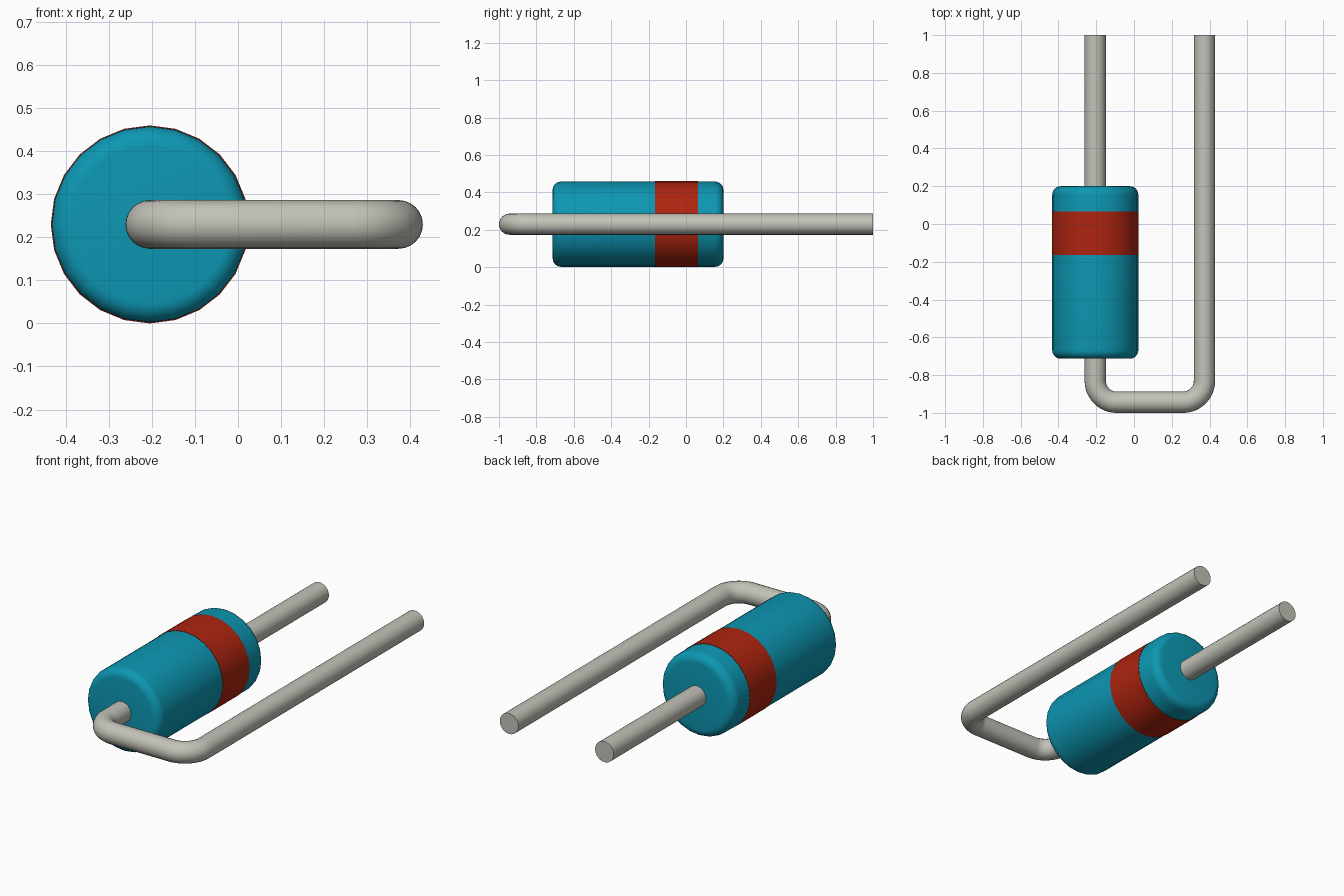
import bpy, bmesh
from math import sin, cos, pi, radians

cube = bpy.data.objects.get("Cube")
if cube:
    bpy.data.objects.remove(cube, do_unlink=True)

AXIS_X, AXIS_Z = -0.205, 0.23      # centre line of the body
WIRE_R, BEND_R = 0.0565, 0.113     # wire thickness and bend radius
FAR_X, FRONT_Y = 0.373, -0.9435    # return leg and front cross piece


def material(name, rgb):
    m = bpy.data.materials.new(name)
    m.use_nodes = True
    m.diffuse_color = (*rgb, 1)
    m.node_tree.nodes["Principled BSDF"].inputs["Base Color"].default_value = (*rgb, 1)
    return m


def smooth(obj):
    bpy.ops.object.select_all(action='DESELECT')
    obj.select_set(True)
    bpy.context.view_layer.objects.active = obj
    bpy.ops.object.shade_smooth_by_angle(angle=radians(40))


def lathe(name, profile, mat, sides=24):
    """Turn (radius, y) points around the body axis; cap both ends."""
    bm = bmesh.new()
    rings = [[bm.verts.new((AXIS_X + r * cos(2 * pi * i / sides), y,
                            AXIS_Z + r * sin(2 * pi * i / sides)))
              for i in range(sides)] for r, y in profile]
    for a, b in zip(rings, rings[1:]):
        for i in range(sides):
            j = (i + 1) % sides
            bm.faces.new((a[i], a[j], b[j], b[i]))
    bm.faces.new(rings[0])
    bm.faces.new(rings[-1])
    bmesh.ops.recalc_face_normals(bm, faces=bm.faces)
    mesh = bpy.data.meshes.new(name)
    bm.to_mesh(mesh)
    bm.free()
    mesh.materials.append(mat)
    obj = bpy.data.objects.new(name, mesh)
    bpy.context.collection.objects.link(obj)
    smooth(obj)
    return obj


teal = material("teal_coating", (0.004, 0.31, 0.45))
red = material("red_band", (0.42, 0.018, 0.005))
metal = material("grey_metal", (0.54, 0.54, 0.48))

# Body: cylinder with rounded rims
R, F, Y0, Y1 = 0.228, 0.045, -0.713, 0.2
arc = [i * pi / 12 for i in range(7)]
front = [(R - F + F * sin(a), Y0 + F - F * cos(a)) for a in arc]
back = [(R - F + F * cos(a), Y1 - F + F * sin(a)) for a in arc]
lathe("body", front + back, teal)

# Painted band
lathe("band", [(0.23, -0.165), (0.23, 0.065)], red)


# Lead wire: straight through the body, then bent back alongside it
def bend(cx, start):
    cy = FRONT_Y + BEND_R
    angles = [start + i * pi / 24 for i in range(13)]
    return [(cx + BEND_R * cos(a), cy + BEND_R * sin(a)) for a in angles]


path = [(AXIS_X, 1)] + bend(AXIS_X + BEND_R, pi) + bend(FAR_X - BEND_R, 1.5 * pi) + [(FAR_X, 1)]
curve = bpy.data.curves.new("lead_wire", 'CURVE')
curve.dimensions = '3D'
curve.bevel_depth = WIRE_R
curve.bevel_resolution = 10
curve.use_fill_caps = True
spline = curve.splines.new('POLY')
spline.points.add(len(path) - 1)
for p, (x, y) in zip(spline.points, path):
    p.co = (x, y, AXIS_Z, 1)
curve.materials.append(metal)
wire = bpy.data.objects.new("lead_wire", curve)
bpy.context.collection.objects.link(wire)
bpy.ops.object.select_all(action='DESELECT')
wire.select_set(True)
bpy.context.view_layer.objects.active = wire
bpy.ops.object.convert(target='MESH')
wire = bpy.context.view_layer.objects.active

# Weld the wire ends so the caps are closed
bm = bmesh.new()
bm.from_mesh(wire.data)
bmesh.ops.remove_doubles(bm, verts=bm.verts, dist=0.0005)
bmesh.ops.recalc_face_normals(bm, faces=bm.faces)
bm.to_mesh(wire.data)
bm.free()
smooth(wire)
